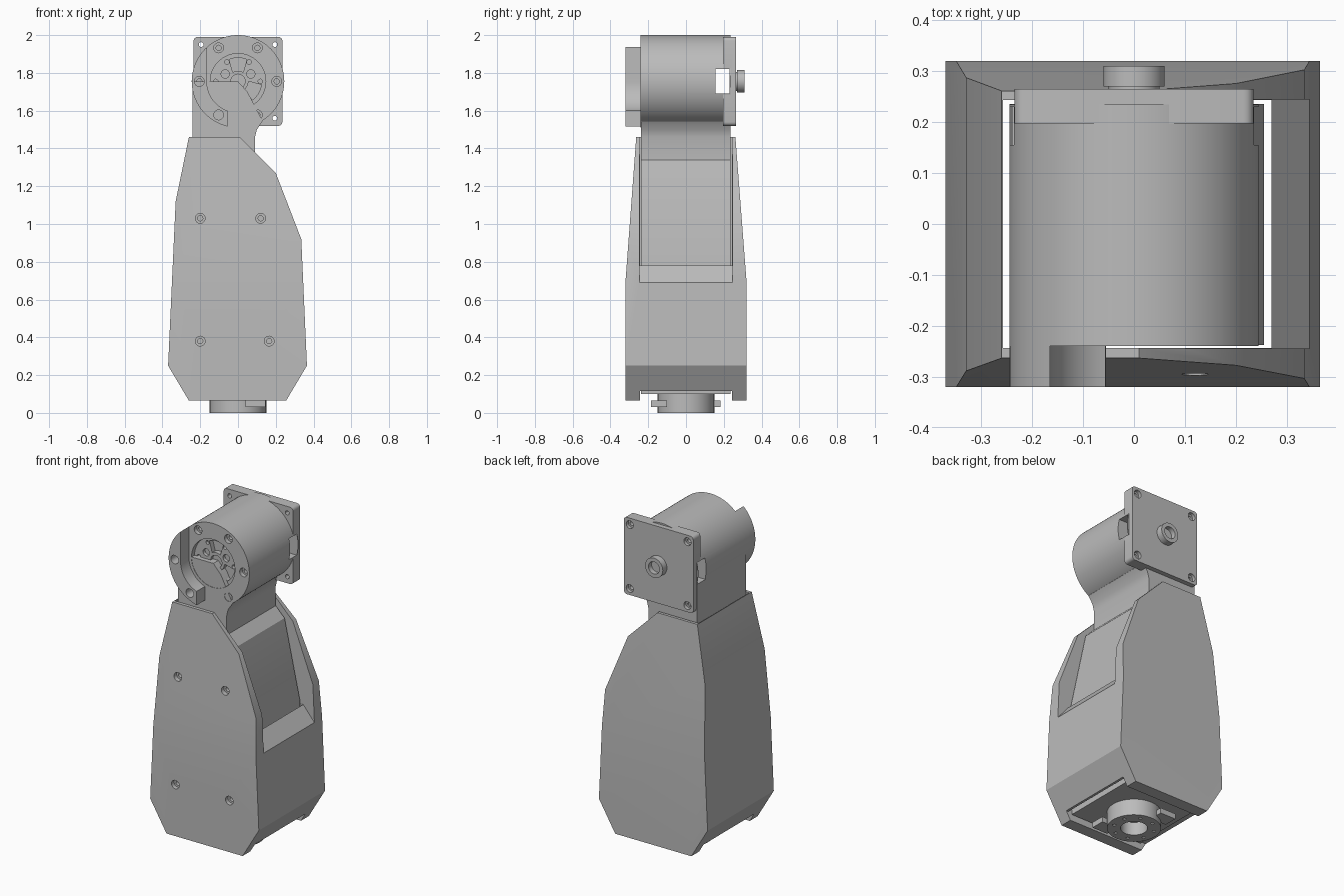
import bpy, bmesh, math
from mathutils import Matrix

if "Cube" in bpy.data.objects:
    bpy.data.objects.remove(bpy.data.objects["Cube"])

gray = bpy.data.materials.new("machined_gray")
gray.use_nodes = True
gray.diffuse_color = (0.5, 0.5, 0.5, 1)
gray.node_tree.nodes["Principled BSDF"].inputs["Base Color"].default_value = (0.5, 0.5, 0.5, 1)

AXIS = 1.755      # height of the motor axis
MOTOR_R = 0.245


def finish(name, bm):
    bmesh.ops.recalc_face_normals(bm, faces=bm.faces)
    mesh = bpy.data.meshes.new(name)
    bm.to_mesh(mesh)
    bm.free()
    mesh.materials.append(gray)
    ob = bpy.data.objects.new(name, mesh)
    bpy.context.collection.objects.link(ob)
    return ob


def prism(name, points, lo, hi, along="y"):
    """Extrude an outline; along y it is drawn in x-z, along x in y-z."""
    bm = bmesh.new()
    place = (lambda a, b, d: (a, d, b)) if along == "y" else (lambda a, b, d: (d, a, b))
    face = bm.faces.new([bm.verts.new(place(a, b, lo)) for a, b in points])
    move = bmesh.ops.extrude_face_region(bm, geom=[face])
    verts = [v for v in move["geom"] if isinstance(v, bmesh.types.BMVert)]
    bmesh.ops.translate(bm, verts=verts, vec=place(0, 0, hi - lo))
    return finish(name, bm)


def box(name, x, y, z):
    return prism(name, [(x[0], z[0]), (x[1], z[0]), (x[1], z[1]), (x[0], z[1])], *y)


def rod(name, x, z, r, y0, y1, sides=24):
    """Cylinder along y."""
    bm = bmesh.new()
    m = Matrix.Translation((x, (y0 + y1) / 2, z)) @ Matrix.Rotation(math.pi / 2, 4, "X")
    bmesh.ops.create_cone(bm, cap_ends=True, segments=sides, radius1=r, radius2=r,
                          depth=y1 - y0, matrix=m)
    return finish(name, bm)


def post(name, x, y, r, z0, z1, sides=24):
    """Cylinder along z."""
    bm = bmesh.new()
    bmesh.ops.create_cone(bm, cap_ends=True, segments=sides, radius1=r, radius2=r,
                          depth=z1 - z0, matrix=Matrix.Translation((x, y, (z0 + z1) / 2)))
    return finish(name, bm)


def combine(ob, others, mode="DIFFERENCE"):
    """Apply booleans and throw the cutters away."""
    for other in others:
        mod = ob.modifiers.new("cut", "BOOLEAN")
        mod.operation, mod.object, mod.solver = mode, other, "EXACT"
        bpy.context.view_layer.update()
        ob.data = bpy.data.meshes.new_from_object(
            ob.evaluated_get(bpy.context.evaluated_depsgraph_get()))
        ob.modifiers.clear()
        bpy.data.objects.remove(other)
    return ob


def polar(r, degrees):
    a = math.radians(degrees)
    return r * math.cos(a), AXIS + r * math.sin(a)


def arc(r, start, end, steps):
    return [polar(r, start + (end - start) * i / steps) for i in range(steps + 1)]


def screw_cuts(x, z, y, depth=0.025):
    """Counterbore with a smaller socket behind it, opening towards the front."""
    return [rod("c", x, z, 0.026, y - 0.1, y + depth),
            rod("c", x, z, 0.014, y, y + depth + 0.02, 12)]


# Outer housing: front outline crossed with the tapering side outline
housing = prism("housing", [(-0.26, 0.065), (0.255, 0.065), (0.365, 0.25), (0.335, 0.92),
                            (0.2, 1.27), (0.01, 1.46), (-0.26, 1.46), (-0.33, 1.12),
                            (-0.37, 0.25)], -0.4, 0.4)
side = prism("side", [(-0.32, 0), (0.32, 0), (0.32, 0.7), (0.26, 1.48), (-0.262, 1.48),
                      (-0.32, 0.7)], -1, 1, "x")
combine(housing, [side], "INTERSECT")
window = prism("window", [(0.1, 0.78), (0.27, 0.78), (0.4, 0.624), (0.4, 1.7), (0.1, 1.7)],
               -0.245, 0.245)
combine(housing, [box("cavity", (-0.257, 0.27), (-0.244, 0.244), (-0.1, 1.6)), window,
                  box("notch", (-0.5, 0.5), (-0.2445, 0.2445), (-0.1, 0.115))])
for x, z in [(-0.2, 1.03), (0.12, 1.03), (-0.2, 0.38), (0.165, 0.38)]:
    y = -0.32 + max(0, z - 0.7) * 0.075
    combine(housing, screw_cuts(x, z, y))

# Inner body with the leaning panel and the neck up to the motor
body = prism("inner_body", [(-0.245, 0.1), (0.25, 0.1), (0.255, 0.8), (0.15, 1.28),
                            (0.09, 1.34), (0.09, 1.46), (0.1, 1.5), (0.13, 1.545),
                            (0.05, 1.7), (0, AXIS), (-0.24, AXIS), (-0.24, 1.4)],
             -0.238, 0.236)
slot = ((-1, 1), (0.155, 0.23), (1.69, 1.82))
combine(body, [box("slot", *slot)])

# Motor barrel with bore, rotor pockets and face screws
barrel = rod("motor_barrel", 0, AXIS, MOTOR_R, -0.24, 0.235, 96)
combine(barrel, [box("slot", *slot), rod("bore", 0, AXIS, 0.147, -0.3, -0.21, 64)])
for a in (90, 210, 330):
    pocket = arc(0.125, a - 22, a + 22, 8) + arc(0.055, a + 30, a - 30, 6)
    combine(barrel, [prism("pocket", pocket, -0.3, -0.18)])
    x, z = polar(0.078, a + 60)
    combine(barrel, [rod("hole", x, z, 0.022, -0.3, -0.19, 20)])
for k in range(6):
    x, z = polar(0.118, 60 * k)
    combine(barrel, [rod("hole", x, z, 0.012, -0.3, -0.19, 12)])
    x, z = polar(0.205, 60 * k)
    combine(barrel, screw_cuts(x, z, -0.24))
combine(barrel, [rod("hole", 0, AXIS, 0.038, -0.3, -0.19, 32)])

# Crescent guard standing off the motor face
guard = prism("front_guard", arc(MOTOR_R, 132.3, 257, 30) + arc(0.165, 250, 180, 16),
              -0.32, -0.239)
for a in (180, 240):
    x, z = polar(0.205, a)
    combine(guard, [rod("hole", x, z, 0.026, -0.4, -0.2)])

# Square rear flange with rounded corners, screws and shaft hub
half, rad = 0.235, 0.02
outline = []
for k, (sx, sz) in enumerate([(1, 1), (-1, 1), (-1, -1), (1, -1)]):
    for i in range(5):
        a = math.pi / 2 * (k + i / 4)
        outline.append((sx * (half - rad) + rad * math.cos(a),
                        AXIS + sz * (half - rad) + rad * math.sin(a)))
flange = prism("rear_flange", outline, 0.197, 0.265)
combine(flange, [box("slot", *slot)])
for sx in (-1, 1):
    for sz in (-1, 1):
        x, z = sx * 0.195, AXIS + sz * 0.195
        combine(flange, [rod("hole", x, z, 0.013, 0, 0.4, 12),
                         rod("bore", x, z, 0.024, 0.245, 0.4)])
hub = rod("rear_hub", 0, AXIS, 0.06, 0.27, 0.31, 40)
combine(hub, [rod("hole", 0, AXIS, 0.037, 0.28, 0.4, 32)])
rod("hub_collar", 0, AXIS, 0.05, 0.26, 0.275, 40)

# Foot ring with lugs and bolt holes
foot = post("foot_ring", 0, 0, 0.15, 0, 0.11, 64)
combine(foot, [post("hole", 0, 0, 0.075, -0.1, 0.08, 40)])
for k in range(8):
    a = math.pi / 4 * (k + 0.5)
    combine(foot, [post("hole", 0.115 * math.cos(a), 0.115 * math.sin(a), 0.01, -0.1, 0.03, 10)])
box("foot_lug_front", (0.04, 0.145), (-0.185, -0.1), (0.032, 0.065))
box("foot_lug_back", (-0.145, -0.04), (0.1, 0.183), (0.032, 0.065))

# Smooth round walls, keep hard edges
bpy.ops.object.select_all(action="DESELECT")
for ob in bpy.context.collection.objects:
    if ob.type == "MESH" and gray.name in ob.data.materials:
        ob.select_set(True)
        bpy.context.view_layer.objects.active = ob
bpy.ops.object.shade_smooth_by_angle(angle=math.radians(25))
